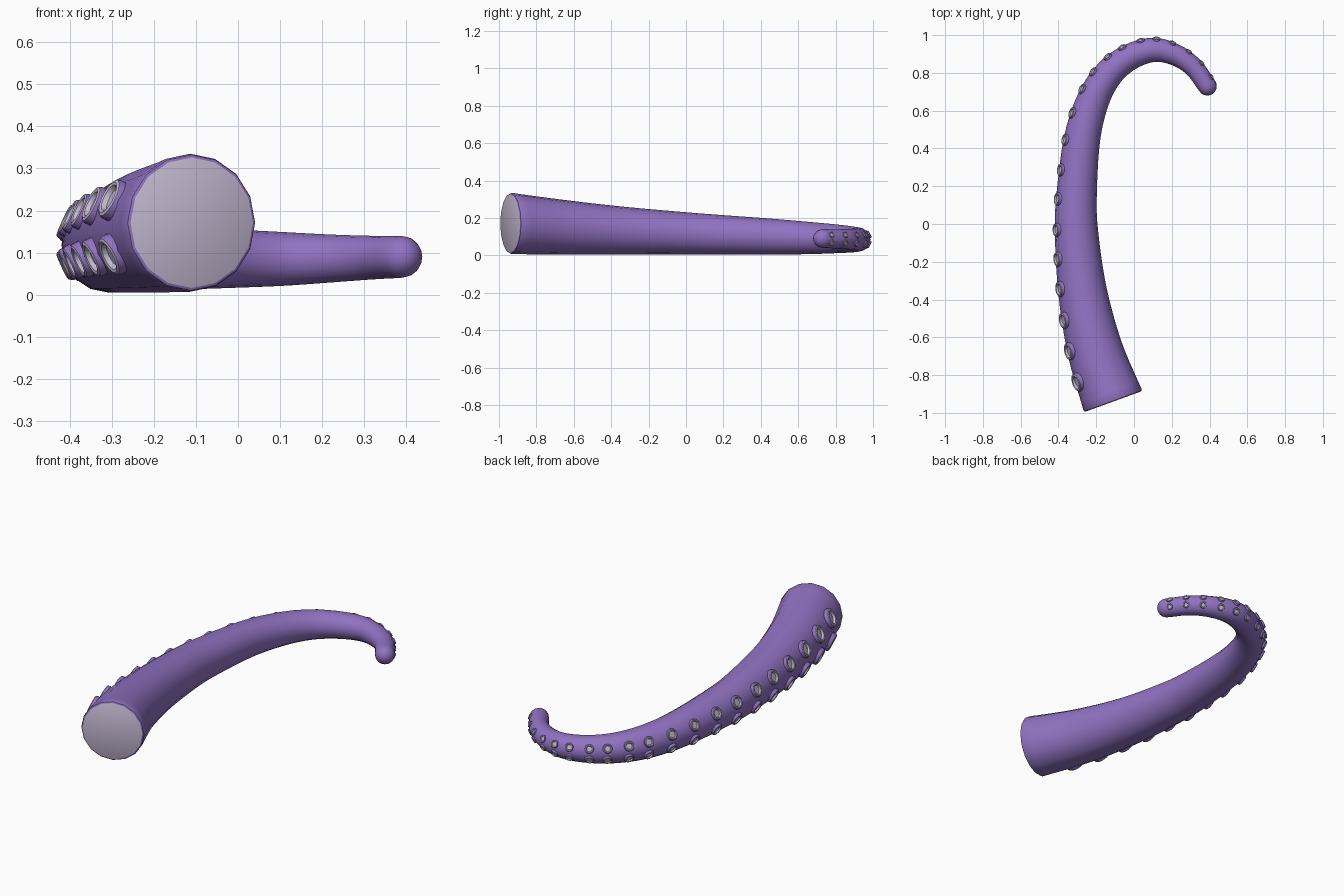
import bpy, bmesh, math
from mathutils import Vector

if "Cube" in bpy.data.objects:
    bpy.data.objects.remove(bpy.data.objects["Cube"])

def material(name, col):
    m = bpy.data.materials.new(name)
    m.diffuse_color = (*col, 1)
    m.use_nodes = True
    m.node_tree.nodes["Principled BSDF"].inputs["Base Color"].default_value = m.diffuse_color
    return m

PURPLE = material("purple skin", (0.28, 0.17, 0.54))
PALE = material("pale flesh", (0.56, 0.49, 0.65))

# Centre line: x, y, z, radius
PATH = [Vector(p) for p in [
    (-.110, -.940, .171, .164), (-.205, -.670, .152, .147), (-.272, -.360, .134, .129),
    (-.304, -.050, .120, .115), (-.304, .150, .112, .107), (-.275, .450, .101, .096),
    (-.215, .660, .093, .086), (-.130, .800, .089, .077), (-.020, .885, .086, .070),
    (.105, .922, .085, .064), (.220, .895, .086, .057), (.315, .830, .088, .052),
    (.388, .730, .090, .050)]]

# Where the sucker pairs sit along the outer edge (seen from above)
SPOTS = [(-.31, -.84), (-.35, -.68), (-.39, -.52), (-.41, -.35), (-.42, -.19),
         (-.42, -.03), (-.41, .13), (-.39, .29), (-.37, .45), (-.33, .59),
         (-.28, .72), (-.22, .81), (-.15, .895), (-.07, .95), (.03, .985),
         (.12, .99), (.21, .97), (.30, .93), (.37, .86), (.41, .78)]
SIDES = 16

def smooth_path(pts, steps):
    ext = [2 * pts[0] - pts[1]] + pts + [2 * pts[-1] - pts[-2]]
    out = []
    for i in range(len(pts) - 1):
        a, b, c, d = ext[i:i + 4]
        for k in range(steps):
            t = k / steps
            out.append(.5 * (2 * b + (c - a) * t + (2 * a - 5 * b + 4 * c - d) * t * t
                             + (3 * b - a - 3 * c + d) * t ** 3))
    return out + [pts[-1].copy()]

def frames(pts):
    out = []
    for i, p in enumerate(pts):
        d = pts[min(i + 1, len(pts) - 1)] - pts[max(i - 1, 0)]
        t = Vector((d.x, d.y, 0)).normalized()
        out.append((Vector(p[:3]), t, Vector((-t.y, t.x, 0)), p[3]))
    return out

def ring(bm, centre, u, v, r, n):
    return [bm.verts.new(centre + r * (math.cos(a) * u + math.sin(a) * v))
            for a in (2 * math.pi * k / n for k in range(n))]

def bridge(bm, a, b, mat=0):
    n = len(a)
    for k in range(n):
        f = bm.faces.new((a[k], a[(k + 1) % n], b[(k + 1) % n], b[k]))
        f.material_index = mat

def finish(bm, name, angle):
    bmesh.ops.recalc_face_normals(bm, faces=bm.faces)
    me = bpy.data.meshes.new(name)
    bm.to_mesh(me)
    bm.free()
    ob = bpy.data.objects.new(name, me)
    bpy.context.collection.objects.link(ob)
    me.materials.append(PURPLE)
    me.materials.append(PALE)
    bpy.ops.object.select_all(action='DESELECT')
    ob.select_set(True)
    bpy.context.view_layer.objects.active = ob
    bpy.ops.object.shade_smooth_by_angle(angle=math.radians(angle))
    return ob

UP = Vector((0, 0, 1))
line = frames(smooth_path(PATH, 5))

# Tentacle: tapered sweep with bevelled cut end and round tip
bm = bmesh.new()
c, t, n, r = line[0]
rings = [ring(bm, c, n, UP, r - .009, SIDES), ring(bm, c + t * .003, n, UP, r - .003, SIDES),
         ring(bm, c + t * .01, n, UP, r, SIDES)]
rings += [ring(bm, c, n, UP, r, SIDES) for c, t, n, r in line[1:]]
c, t, n, r = line[-1]
for k in range(1, 5):
    a = math.radians(18 * k)
    rings.append(ring(bm, c + t * r * math.sin(a), n, UP, r * math.cos(a), SIDES))
for a, b in zip(rings, rings[1:]):
    bridge(bm, a, b)
tip = bm.verts.new(c + t * r)
for k in range(SIDES):
    bm.faces.new((rings[-1][k], rings[-1][(k + 1) % SIDES], tip))
cut = bm.faces.new(rings[0])
cut.material_index = 1
finish(bm, "tentacle", 40)

# Suckers: lathed cups in two rows; profile is radius, height, material
CUP = [(1.0, -.45, 0), (1.0, .12, 0), (.93, .27, 0), (.80, .33, 1), (.66, .28, 1), (.56, .06, 1)]
fine = frames(smooth_path(PATH, 30))
bm = bmesh.new()
for x, y in SPOTS:
    c, t, n, r = min(fine, key=lambda f: (f[0].xy + f[2].xy * (f[3] + .005) - Vector((x, y))).length)
    size = r * .33
    for side in (-1, 1):
        a = math.radians(25) * side
        out = n * math.cos(a) + UP * math.sin(a)
        across = out.cross(t)
        base = c + out * r * .985
        cups = [ring(bm, base + out * h * size, t, across, q * size, 14) for q, h, m in CUP]
        for i in range(len(cups) - 1):
            bridge(bm, cups[i], cups[i + 1], CUP[i + 1][2])
        bm.faces.new(cups[-1]).material_index = 1
        bm.faces.new(cups[0][::-1])
finish(bm, "suckers", 35)
